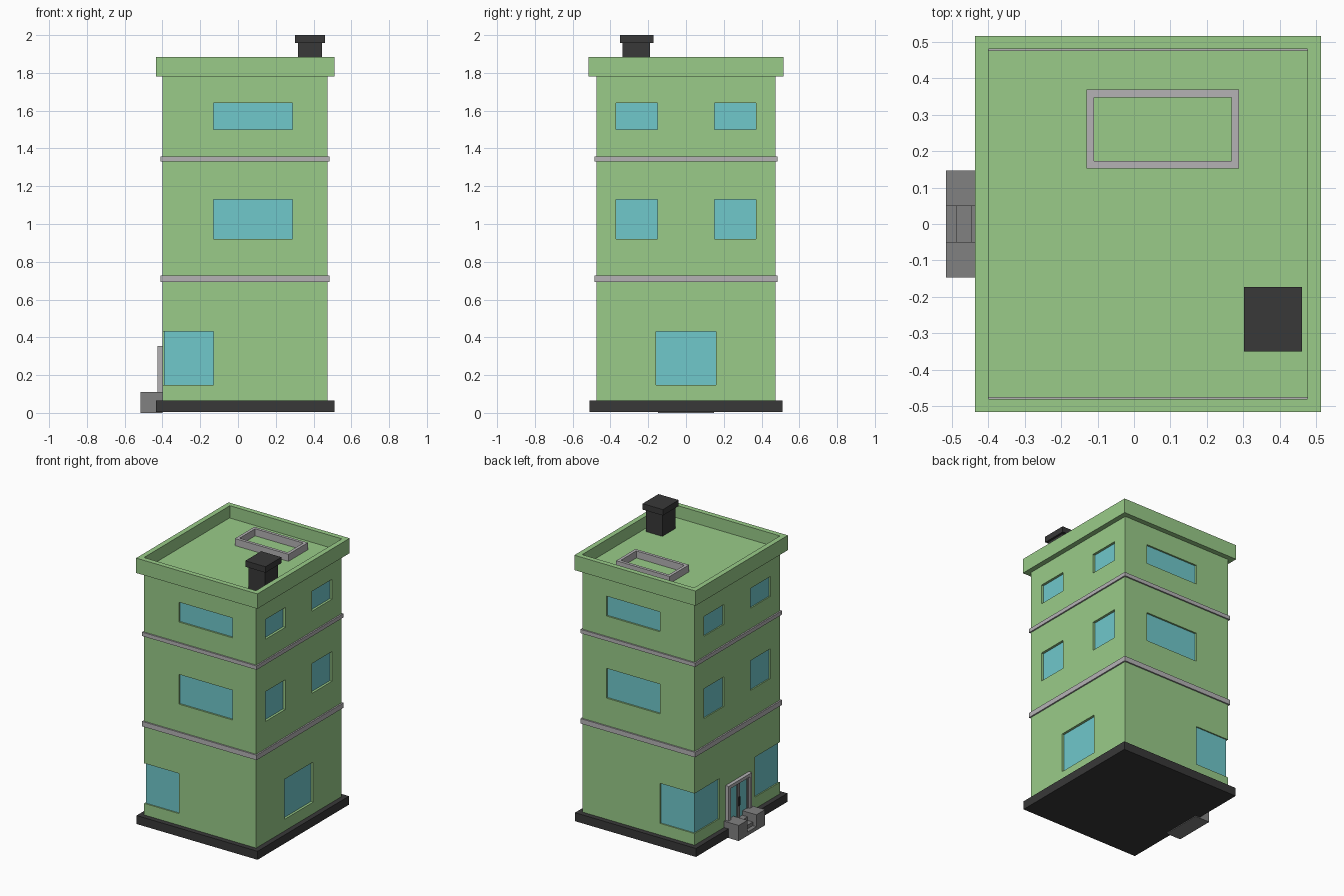
import bpy, bmesh

if "Cube" in bpy.data.objects:
    bpy.data.objects.remove(bpy.data.objects["Cube"])


def material(name, rgb):
    m = bpy.data.materials.new(name)
    m.diffuse_color = (*rgb, 1)
    m.use_nodes = True
    m.node_tree.nodes["Principled BSDF"].inputs["Base Color"].default_value = m.diffuse_color
    return m


GREEN = material("green_wall", (0.32, 0.60, 0.25))
TEAL = material("glass", (0.16, 0.58, 0.60))
DARK = material("dark", (0.04, 0.04, 0.04))
LIGHT = material("light_grey", (0.46, 0.45, 0.46))
STONE = material("stone", (0.22, 0.22, 0.22))


def finish(name, bm, mat):
    bmesh.ops.recalc_face_normals(bm, faces=bm.faces)
    me = bpy.data.meshes.new(name)
    bm.to_mesh(me)
    bm.free()
    if mat:
        me.materials.append(mat)
    ob = bpy.data.objects.new(name, me)
    bpy.context.collection.objects.link(ob)
    return ob


def box(name, x, y, z, mat=None):
    """Axis-aligned box from (min, max) ranges."""
    bm = bmesh.new()
    for v in bmesh.ops.create_cube(bm, size=1)["verts"]:
        v.co = [r[0] if c < 0 else r[1] for c, r in zip(v.co, (x, y, z))]
    return finish(name, bm, mat)


def ring(name, x, y, z, w, mat):
    """Rectangular frame lying flat, w wide."""
    bm = bmesh.new()
    loops = []
    for d, h in ((0, z[0]), (0, z[1]), (w, z[1]), (w, z[0])):
        x0, x1, y0, y1 = x[0] + d, x[1] - d, y[0] + d, y[1] - d
        loops.append([bm.verts.new(p) for p in
                      ((x0, y0, h), (x1, y0, h), (x1, y1, h), (x0, y1, h))])
    for a in range(4):
        la, lb = loops[a], loops[(a + 1) % 4]
        for i in range(4):
            j = (i + 1) % 4
            bm.faces.new((la[i], la[j], lb[j], lb[i]))
    return finish(name, bm, mat)


XL, XR, YW = -0.40, 0.475, 0.475      # outer wall planes
T = 0.003                             # glass thickness

# Base, body, parapet
box("base_slab", (-0.435, 0.51), (-0.51, 0.51), (0.005, 0.065), DARK)
body = box("body", (XL, XR), (-YW, YW), (0.06, 1.80), GREEN)
ring("parapet", (-0.435, 0.512), (-0.515, 0.515), (1.78, 1.885), 0.036, GREEN)

# Floor bands
for n, z in (("lower_band", (0.692, 0.727)), ("upper_band", (1.33, 1.357))):
    ring(n, (XL - 0.01, XR + 0.01), (-YW - 0.01, YW + 0.01), z, 0.012, LIGHT)


# Windows: cut a recess, then lay a pane on its floor
def window(name, side, u, z, depth=0.015, trim=(0, 0)):
    """side is front/back (u along x) or left/right (u along y)."""
    sign = 1 if side in ("right", "back") else -1
    wall = {"front": -YW, "back": YW, "left": XL, "right": XR}[side]
    floor = wall - sign * depth
    cut = sorted((floor, wall + sign * 0.05))
    pane = sorted((floor - sign * T, floor + sign * T))
    pu = (u[0] + trim[0], u[1] - trim[1])
    along_x = side in ("front", "back")
    cutter = box("cutter", *((u, cut) if along_x else (cut, u)), z)
    cutter.hide_render = True
    mod = body.modifiers.new("recess", "BOOLEAN")
    mod.object, mod.operation, mod.solver = cutter, "DIFFERENCE", "EXACT"
    bpy.context.view_layer.objects.active = body
    bpy.ops.object.modifier_apply(modifier=mod.name)
    bpy.data.objects.remove(cutter)
    box(name, *((pu, pane) if along_x else (pane, pu)), z, TEAL)


FLOORS = {"middle": (0.92, 1.13), "top": (1.50, 1.64)}
GROUND = (0.147, 0.43)
D, E = 0.012, 0.05
for fl, z in FLOORS.items():
    for side in ("front", "back"):
        window(f"{fl}_{side}_window", side, (-0.13, 0.288), z)
    for side in ("left", "right"):
        for s in (-1, 1):
            u = tuple(sorted((s * 0.15, s * 0.37)))
            window(f"{fl}_{side}_window", side, u, z, 0.02 if side == "right" else D)
window("ground_right_window", "right", (-0.16, 0.16), GROUND, 0.02)

# Corner windows wrapping the left corners
for s, side in ((-1, "front"), (1, "back")):
    window(f"corner_{side}_window", side, (XL - E, -0.13), GROUND, D,
           (E + D - T, 0))
    u = (-YW - E, -0.2) if s < 0 else (0.2, YW + E)
    trim = (E + D - T, 0) if s < 0 else (0, E + D - T)
    window(f"corner_left_{side}_window", "left", u, GROUND, D, trim)

# Roof: skylight curb and chimney
ring("skylight_curb", (-0.13, 0.288), (0.152, 0.368), (1.80, 1.85), 0.021, LIGHT)
box("chimney_shaft", (0.318, 0.445), (-0.335, -0.19), (1.80, 1.96), DARK)
box("chimney_cap", (0.302, 0.46), (-0.35, -0.173), (1.958, 2.0), DARK)

# Double door on the left side
box("door_lintel", (-0.425, XL), (-0.13, 0.13), (0.332, 0.355), LIGHT)
for s in (-1, 1):
    def span(a, b):
        return tuple(sorted((s * a, s * b)))
    box("door_jamb", (-0.425, XL), span(0.107, 0.13), (0.065, 0.332), LIGHT)
    box("door_pane", (-0.406, XL), span(0.015, 0.095), (0.08, 0.32), TEAL)
    box("door_stile", (-0.412, XL), span(0.095, 0.107), (0.065, 0.332), STONE)
    box("door_handle", (-0.42, -0.41), span(0.004, 0.010), (0.17, 0.23), DARK)
    # Cheek wall beside the steps
    box("step_cheek", (-0.515, XL), span(0.05, 0.147), (0, 0.11), STONE)
box("door_mullion", (-0.412, XL), (-0.015, 0.015), (0.065, 0.332), STONE)

# Steps
for i, x in enumerate((-0.515, -0.487, -0.447)):
    box("step", (x, XL), (-0.05, 0.05), (0, 0.026 * (i + 1)), STONE)
